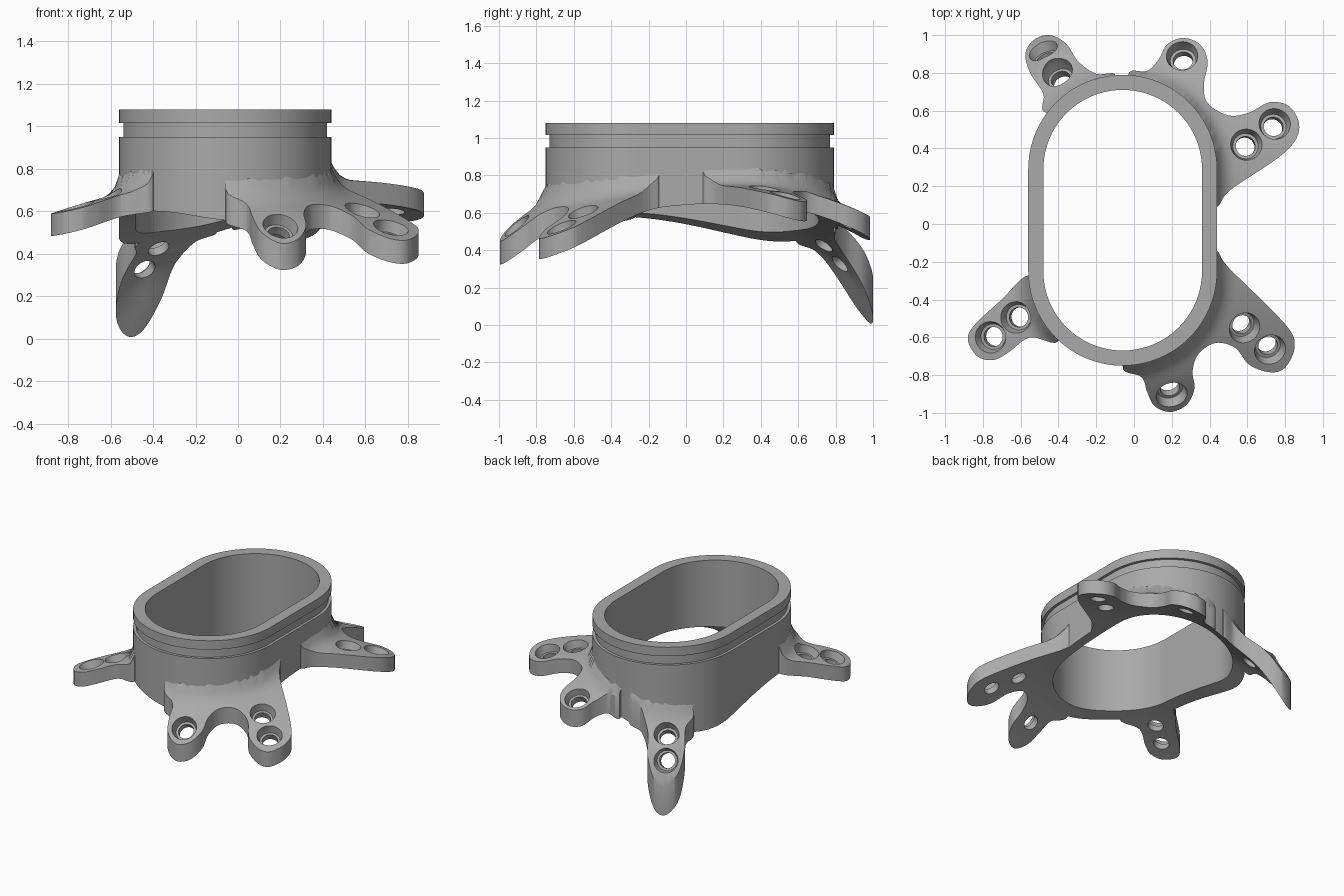
import bpy, bmesh, math
from mathutils import Vector, Matrix

if "Cube" in bpy.data.objects:
    bpy.data.objects.remove(bpy.data.objects["Cube"])

grey = bpy.data.materials.new("plain grey")
grey.use_nodes = True
grey.diffuse_color = (0.4, 0.4, 0.4, 1)
grey.node_tree.nodes["Principled BSDF"].inputs["Base Color"].default_value = (0.4, 0.4, 0.4, 1)

CX, CY, HALF = -0.06, 0.02, 0.27   # oval centre and half length of its straight sides
PLATE = 0.1                        # tab thickness
FILLET = 0.1

# Heights of the curved underside at a few places: x, y, z
UNDERSIDE = [
    (.2, -1, .32), (.2, -.78, .5), (.8, -.75, .36), (.58, -.48, .52), (.42, -.62, .52),
    (.44, -.2, .62), (.44, .15, .65), (.83, .6, .56), (.85, .45, .6), (.6, .32, .64),
    (.26, .98, .46), (.26, .76, .57), (.45, .55, .62), (-.06, .78, .52), (-.38, .77, .4),
    (-.46, .86, .28), (-.49, 1, 0), (-.54, .5, .43), (-.55, .2, .5), (-.55, -.1, .56),
    (-.53, -.42, .59), (-.85, -.65, .49), (-.3, -.7, .59), (0, -.75, .55)]


def kernel(ax, ay, bx, by):
    r2 = (ax - bx) ** 2 + (ay - by) ** 2
    return r2 * math.log(r2) if r2 > 1e-12 else 0.0


def fit_surface(pts):
    """Thin plate spline through the given points."""
    rows = [[kernel(x, y, u, v) for u, v, _ in pts] + [1, x, y, z] for x, y, z in pts]
    for k in range(3):
        rows.append([(1, x, y)[k] for x, y, _ in pts] + [0, 0, 0, 0])
    n = len(rows)
    for i in range(n):
        p = max(range(i, n), key=lambda k: abs(rows[k][i]))
        rows[i], rows[p] = rows[p], rows[i]
        rows[i] = [v / rows[i][i] for v in rows[i]]
        for k in range(n):
            if k != i and rows[k][i]:
                f = rows[k][i]
                rows[k] = [a - f * b for a, b in zip(rows[k], rows[i])]
    w = [row[-1] for row in rows]

    def surface(x, y):
        s = sum(c * kernel(x, y, u, v) for c, (u, v, _) in zip(w, pts))
        return s + w[-3] + w[-2] * x + w[-1] * y
    return surface


under = fit_surface(UNDERSIDE)


def normal(x, y):
    e = 0.01
    return Vector(((under(x - e, y) - under(x + e, y)) / (2 * e),
                   (under(x, y - e) - under(x, y + e)) / (2 * e), 1))


def plate_top(x, y):
    """Top of the tab sheet, flaring up where it meets the collar."""
    d = math.hypot(x - CX, max(abs(y - CY) - HALF, 0)) - 0.5
    d = min(max(d, 0), FILLET)
    flare = FILLET - math.sqrt(FILLET ** 2 - (FILLET - d) ** 2)
    return under(x, y) + PLATE * normal(x, y).length + flare


def oval(r, arc=40, side=14):
    pts = []
    for start, sy in ((0, 1), (math.pi, -1)):
        for i in range(arc):
            a = start + math.pi * i / arc
            pts.append((CX + r * math.cos(a), CY + sy * HALF + r * math.sin(a)))
        for i in range(side):
            pts.append((CX - sy * r, CY + sy * HALF * (1 - 2 * i / side)))
    return pts


def smooth_loop(pts, steps=6):
    """Closed Catmull-Rom curve."""
    out, n = [], len(pts)
    for i in range(n):
        a, b, c, d = (Vector(pts[(i + k) % n]) for k in (-1, 0, 1, 2))
        for s in range(steps):
            t = s / steps
            out.append(0.5 * (2 * b + (c - a) * t + (2 * a - 5 * b + 4 * c - d) * t ** 2
                              + (3 * b - a - 3 * c + d) * t ** 3))
    return out


def bridge(bm, a, b):
    n = len(a)
    for i in range(n):
        bm.faces.new((a[i], a[(i + 1) % n], b[(i + 1) % n], b[i]))


def add_prism(bm, pts, z0=-1, z1=2):
    rings = [[bm.verts.new((p[0], p[1], z)) for p in pts] for z in (z0, z1)]
    bridge(bm, *rings)
    for ring in rings:
        bm.faces.new(ring)


def finish(name, bm):
    bmesh.ops.recalc_face_normals(bm, faces=bm.faces)
    mesh = bpy.data.meshes.new(name)
    bm.to_mesh(mesh)
    bm.free()
    mesh.materials.append(grey)
    ob = bpy.data.objects.new(name, mesh)
    bpy.context.collection.objects.link(ob)
    return ob


def shade(ob):
    bpy.ops.object.select_all(action='DESELECT')
    ob.select_set(True)
    bpy.context.view_layer.objects.active = ob
    bpy.ops.object.shade_smooth_by_angle(angle=math.radians(35))


# Oval collar with a groove below the rim and a sculpted lower edge
bm = bmesh.new()
rings = []
for r, z in ((.5, None), (.5, .95), (.48, .95), (.48, 1.015), (.5, 1.015), (.5, 1.08),
             (.42, 1.08), (.42, None)):
    rings.append([bm.verts.new((x, y, under(x, y) if z is None else z)) for x, y in oval(r)])
for i, ring in enumerate(rings):
    bridge(bm, ring, rings[(i + 1) % len(rings)])
shade(finish("collar", bm))

# Curved sheet from which the tabs are cut
bm = bmesh.new()
N, SIZE = 84, 1.06
sheets = []
for height in (under, plate_top):
    grid = []
    for i in range(N + 1):
        row = []
        for j in range(N + 1):
            x, y = SIZE * (2 * i / N - 1), SIZE * (2 * j / N - 1)
            row.append(bm.verts.new((x, y, height(x, y))))
        grid.append(row)
    for i in range(N):
        for j in range(N):
            bm.faces.new((grid[i][j], grid[i + 1][j], grid[i + 1][j + 1], grid[i][j + 1]))
    sheets.append([grid[i][0] for i in range(N)] + [grid[N][j] for j in range(N)]
                  + [grid[N - i][N] for i in range(N)] + [grid[0][N - j] for j in range(N)])
bridge(bm, *sheets)
tabs = finish("mounting_tabs", bm)

# Plan outlines of the tabs
FRONT_PAIR = [(.43, -.14), (.5, -.23), (.8, -.53), (.85, -.65), (.8, -.76), (.72, -.785),
              (.61, -.745), (.535, -.655), (.43, -.63), (.34, -.69), (.31, -.78), (.32, -.87),
              (.28, -.955), (.195, -.995), (.11, -.965), (.07, -.89), (.04, -.81),
              (-.06, -.75), (.1, -.5), (.3, -.2)]
BACK_PAIR = [(.43, .09), (.51, .18), (.8, .38), (.875, .51), (.825, .62), (.72, .645),
             (.61, .59), (.5, .575), (.39, .64), (.37, .74), (.39, .86), (.35, .95),
             (.26, .985), (.175, .95), (.13, .87), (.07, .81), (-.03, .785), (.1, .5), (.3, .2)]
FRONT_RIGHT = [(-.55, -.27), (-.7, -.4), (-.84, -.53), (-.88, -.61), (-.83, -.7),
               (-.745, -.72), (-.665, -.68), (-.55, -.6), (-.4, -.62), (-.4, -.4)]
BACK_RIGHT = [(-.47, .59), (-.48, .69), (-.55, .8), (-.575, .9), (-.53, .975), (-.445, 1),
              (-.36, .955), (-.295, .86), (-.2, .795), (-.1, .785), (-.25, .6)]
bm = bmesh.new()
for outline in (FRONT_PAIR, BACK_PAIR, FRONT_RIGHT, BACK_RIGHT):
    add_prism(bm, smooth_loop(outline))
footprint = finish("footprint_cutter", bm)

# Opening through the collar
bm = bmesh.new()
add_prism(bm, oval(.488))
opening = finish("opening_cutter", bm)

# Countersunk screw holes, square to the sheet
bm = bmesh.new()
for x, y in ((.2, -.905), (.585, -.55), (.72, -.665), (-.625, -.495), (-.76, -.6),
             (-.405, .8), (-.485, .925), (.255, .89), (.595, .42), (.745, .53)):
    n = normal(x, y)
    top = Vector((x, y, under(x, y) + PLATE * n.length))
    frame = Matrix.Translation(top) @ n.to_track_quat('Z', 'Y').to_matrix().to_4x4()
    loops = []
    for r, h in ((.052, -.25), (.052, -.055), (.068, -.055), (.084, 0), (.084, .15)):
        loops.append([bm.verts.new(frame @ Vector((r * math.cos(a), r * math.sin(a), h)))
                      for a in (math.tau * k / 32 for k in range(32))])
    for a, b in zip(loops, loops[1:]):
        bridge(bm, a, b)
    bm.faces.new(loops[0])
    bm.faces.new(loops[-1])
holes = finish("screw_hole_cutter", bm)

for cutter, op in ((footprint, 'INTERSECT'), (opening, 'DIFFERENCE'), (holes, 'DIFFERENCE')):
    mod = tabs.modifiers.new(cutter.name, 'BOOLEAN')
    mod.object, mod.operation, mod.solver = cutter, op, 'EXACT'
    mod.use_self = cutter is holes
    bpy.context.view_layer.objects.active = tabs
    bpy.ops.object.modifier_apply(modifier=mod.name)
    bpy.data.objects.remove(cutter)
shade(tabs)
